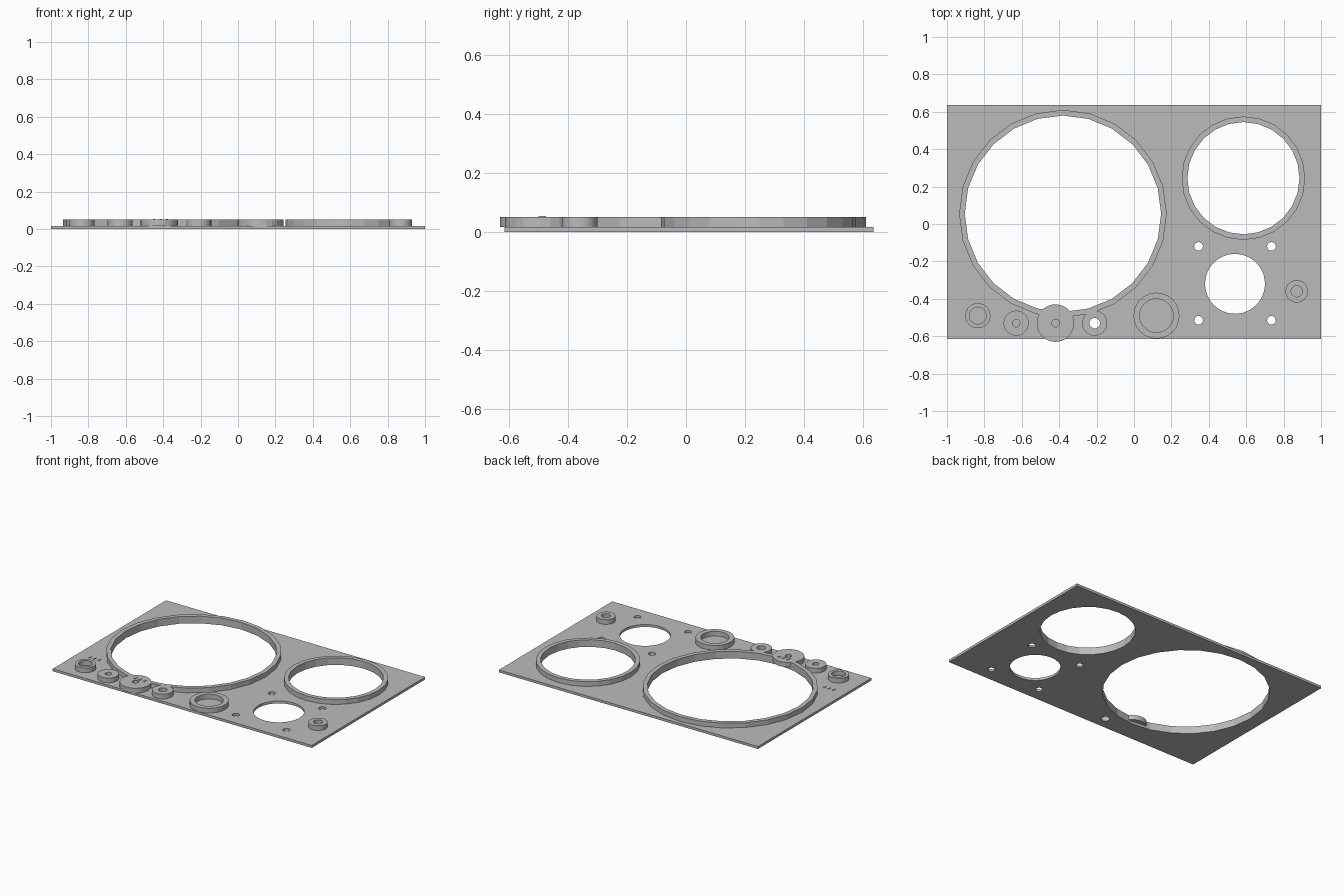
import bpy, bmesh
from math import sin, cos, tau

cube = bpy.data.objects.get("Cube")
if cube:
    bpy.data.objects.remove(cube, do_unlink=True)

grey = bpy.data.materials.new("matte grey")
grey.use_nodes = True
GREY = (0.5, 0.5, 0.5, 1)
grey.diffuse_color = GREY
grey.node_tree.nodes["Principled BSDF"].inputs["Base Color"].default_value = GREY

PLATE, TOP = 0.017, 0.05


def circle(x, y, r, n=48):
    return [(x + r * cos(tau * i / n), y + r * sin(tau * i / n)) for i in range(n)]


def rectangle(x0, y0, x1, y1):
    return [(x0, y0), (x1, y0), (x1, y1), (x0, y1)]


def slab(name, outlines, z0, z1):
    """Fill an outer outline with holes and raise it from z0 to z1."""
    bm = bmesh.new()
    edges = []
    for outline in outlines:
        vs = [bm.verts.new((x, y, z0)) for x, y in outline]
        edges += [bm.edges.new((a, b)) for a, b in zip(vs, vs[1:] + vs[:1])]
    bmesh.ops.triangle_fill(bm, edges=edges, use_beauty=True)
    result = bmesh.ops.extrude_face_region(bm, geom=bm.faces[:], use_keep_orig=True)
    raised = [g for g in result["geom"] if isinstance(g, bmesh.types.BMVert)]
    bmesh.ops.translate(bm, verts=raised, vec=(0, 0, z1 - z0))
    bmesh.ops.recalc_face_normals(bm, faces=bm.faces[:])
    mesh = bpy.data.meshes.new(name)
    bm.to_mesh(mesh)
    bm.free()
    mesh.materials.append(grey)
    obj = bpy.data.objects.new(name, mesh)
    bpy.context.collection.objects.link(obj)
    bpy.ops.object.select_all(action="DESELECT")
    obj.select_set(True)
    bpy.context.view_layer.objects.active = obj
    bpy.ops.object.shade_smooth_by_angle(angle=0.17)
    return obj


# Base panel with its openings and screw holes
large, small = (-0.38, 0.055), (0.585, 0.245)
holes = [circle(*large, 0.525, 24), circle(*small, 0.3, 24), circle(0.54, -0.32, 0.16),
         circle(-0.21, -0.53, 0.028)]
holes += [circle(x, y, 0.023) for x in (0.345, 0.735) for y in (-0.12, -0.515)]
slab("base_panel", [rectangle(-1, -0.615, 1, 0.635)] + holes, 0, PLATE)

# Raised collars and bosses: name, x, y, outer radius, inner radius, sides
rings = [
    ("large_collar", *large, 0.555, 0.525, 24),
    ("small_collar", *small, 0.33, 0.3, 24),
    ("socket_collar", 0.12, -0.49, 0.123, 0.09, 24),
    ("left_boss", -0.835, -0.49, 0.067, 0.045, 48),
    ("pin_boss", -0.63, -0.53, 0.067, 0.02, 48),
    ("dial_disc", -0.42, -0.53, 0.1, 0.02, 48),
    ("through_boss", -0.21, -0.53, 0.067, 0.028, 48),
    ("right_boss", 0.87, -0.36, 0.06, 0.03, 48),
]
for name, x, y, outer, inner, sides in rings:
    slab(name, [circle(x, y, outer, sides), circle(x, y, inner, sides)], PLATE, TOP)

# Tiny raised index marks on the dial disc and on the panel
for i in range(3):
    x = -0.455 + 0.035 * i
    slab("dial_mark", [rectangle(x, -0.5, x + 0.012, -0.475)], TOP, TOP + 0.004)
    x = -0.91 + 0.035 * i
    slab("panel_mark", [rectangle(x, -0.35, x + 0.012, -0.325)], PLATE, PLATE + 0.004)
